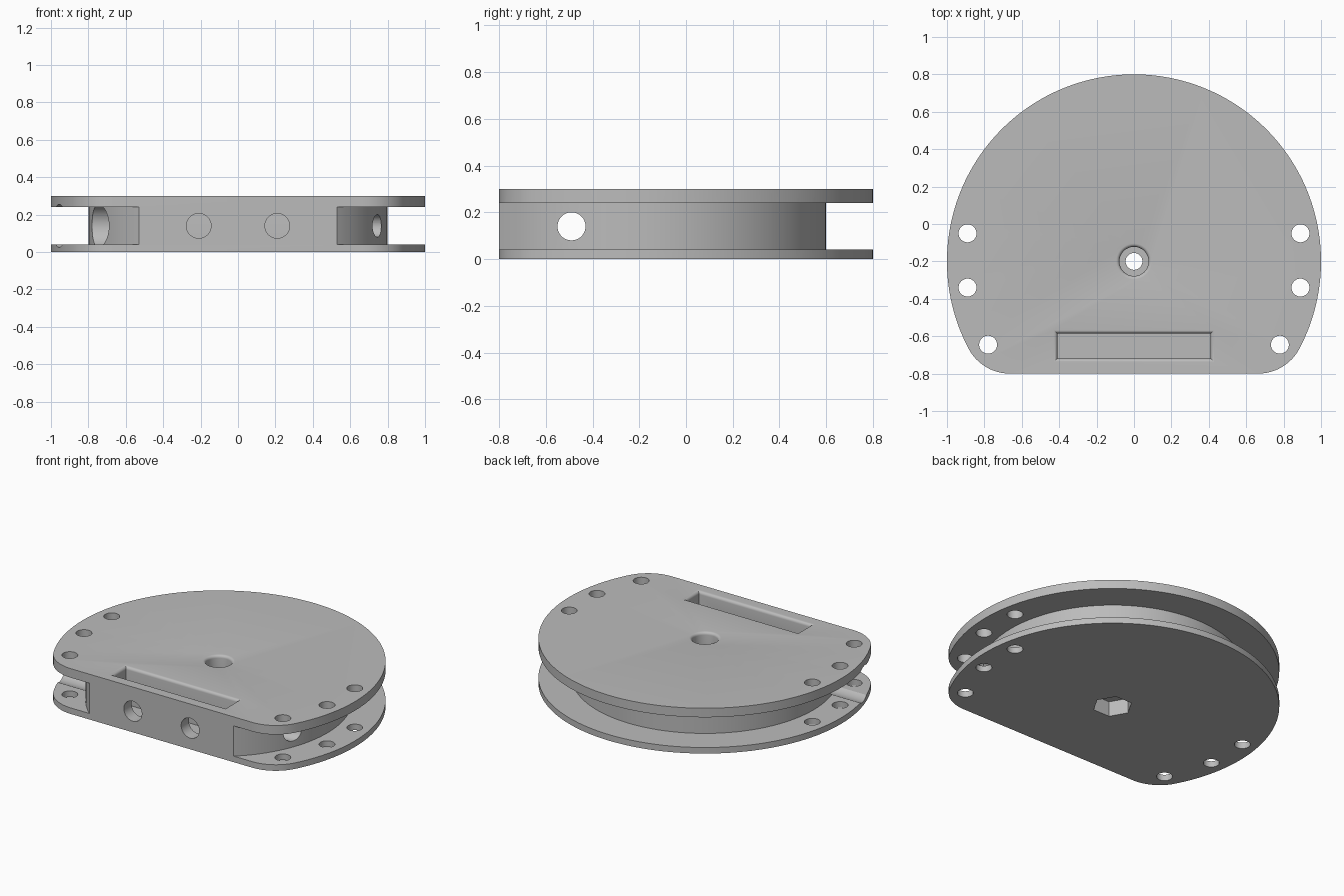
import bpy, bmesh
from math import cos, sin, pi, atan2, sqrt, radians
from mathutils import Vector, Matrix

cube = bpy.data.objects.get("Cube")
if cube:
    bpy.data.objects.remove(cube, do_unlink=True)

grey = bpy.data.materials.new("light grey")
grey.use_nodes = True
colour = (0.5, 0.5, 0.5, 1)
grey.diffuse_color = colour
grey.node_tree.nodes["Principled BSDF"].inputs["Base Color"].default_value = colour

HUB_Y = -0.2      # centre of the round outline
FRONT = -0.8      # flat front edge
TOP = 0.3
AXIS_Z = 0.14     # height of the sideways bores


def loft(name, rings, closed=False, matrix=None):
    """Skin a stack of equal rings, capped or looped back on itself."""
    bm = bmesh.new()
    loops = [[bm.verts.new(p) for p in ring] for ring in rings]
    pairs = list(zip(loops, loops[1:]))
    if closed:
        pairs.append((loops[-1], loops[0]))
    else:
        bm.faces.new(loops[0])
        bm.faces.new(loops[-1])
    n = len(loops[0])
    for a, b in pairs:
        for i in range(n):
            j = (i + 1) % n
            bm.faces.new((a[i], a[j], b[j], b[i]))
    bmesh.ops.recalc_face_normals(bm, faces=bm.faces)
    if matrix:
        bm.transform(matrix)
    mesh = bpy.data.meshes.new(name)
    bm.to_mesh(mesh)
    bm.free()
    mesh.materials.append(grey)
    obj = bpy.data.objects.new(name, mesh)
    bpy.context.collection.objects.link(obj)
    return obj


def lathe(name, profile, seg=48, closed=False, matrix=None):
    """Turn (radius, height) points around z."""
    rings = [[(r * cos(2 * pi * i / seg), r * sin(2 * pi * i / seg), z)
              for i in range(seg)] for r, z in profile]
    return loft(name, rings, closed, matrix)


def cut(target, cutter):
    cutter.hide_render = True
    mod = target.modifiers.new("cut", 'BOOLEAN')
    mod.operation = 'DIFFERENCE'
    mod.solver = 'EXACT'
    mod.object = cutter
    bpy.context.view_layer.objects.active = target
    bpy.ops.object.modifier_apply(modifier=mod.name)
    bpy.data.objects.remove(cutter, do_unlink=True)


def at(x, y, z=0):
    return Matrix.Translation((x, y, z))


def flare(radius, steps=5):
    """Offsets and heights of a rounded rim at the top face."""
    out = [(radius * (1 - cos(a)), TOP - radius + radius * sin(a))
           for a in (pi / 2 * i / steps for i in range(steps + 1))]
    return out + [(radius, TOP + 0.1)]


def arc(cx, cy, r, a0, a1, n):
    return [(cx + r * cos(a0 + (a1 - a0) * i / n),
             cy + r * sin(a0 + (a1 - a0) * i / n)) for i in range(n + 1)]


# Body: round outline with a flat front and filleted corners
fillet = 0.25
fy = FRONT + fillet
fx = sqrt((1 - fillet) ** 2 - (fy - HUB_Y) ** 2)
join = atan2(fy - HUB_Y, fx)
outline = arc(fx, fy, fillet, -pi / 2, join, 12)
outline += arc(0, HUB_Y, 1, join, pi - join, 128)[1:]
outline += arc(-fx, fy, fillet, pi - join, 3 * pi / 2, 12)[1:]
body = loft("spool_body", [[(x, y, z) for x, y in outline] for z in (0, TOP)])

# Winding groove around the hub
cut(body, lathe("groove_cutter", [(0.8, 0.04), (1.3, 0.04), (1.3, 0.24), (0.8, 0.24)],
                128, True, at(0, HUB_Y)))

# Rim holes through both flanges
for side in (-1, 1):
    for x, y in ((0.89, -0.05), (0.89, -0.34), (0.78, -0.645)):
        cut(body, lathe("rim_hole_cutter", [(0.048, -0.1), (0.048, 0.4)], 32,
                        matrix=at(side * x, y)))

# Centre bore, rounded screw seat above and nut pocket below
centre = at(0, HUB_Y)
cut(body, lathe("bore_cutter", [(0.045, -0.1), (0.045, 0.4)], matrix=centre))
cut(body, lathe("screw_seat_cutter",
                [(0.078, 0.17)] + [(0.078 + d, z) for d, z in flare(0.018)], matrix=centre))
cut(body, lathe("nut_pocket_cutter", [(0.12, -0.1), (0.12, 0.1)], 6, matrix=centre))

# Slot in the top with a rounded rim
rings = []
for d, z in [(0, 0.05)] + flare(0.02):
    x, y0, y1 = 0.41 + d, -0.72 - d, -0.585 + d
    rings.append([(-x, y0, z), (x, y0, z), (x, y1, z), (-x, y1, z)])
cut(body, loft("slot_cutter", rings))

# Sideways bore with a wide mouth on the right
across = at(0, -0.49, AXIS_Z) @ Matrix.Rotation(radians(90), 4, 'Y')
cut(body, lathe("cross_bore_cutter", [(0.06, -1.2), (0.06, 1.2)], matrix=across))
cut(body, lathe("cross_mouth_cutter", [(0.115, -1.2), (0.115, -0.6)], 64, matrix=across))

# Two front holes into the slot
for x in (-0.21, 0.21):
    inward = at(x, FRONT, AXIS_Z) @ Matrix.Rotation(radians(-90), 4, 'X')
    cut(body, lathe("front_hole_cutter", [(0.066, -0.1), (0.066, 0.15)], matrix=inward))

# Smooth curves, sharp edges
bpy.ops.object.select_all(action='DESELECT')
body.select_set(True)
bpy.context.view_layer.objects.active = body
bpy.ops.object.shade_smooth_by_angle(angle=radians(30))
